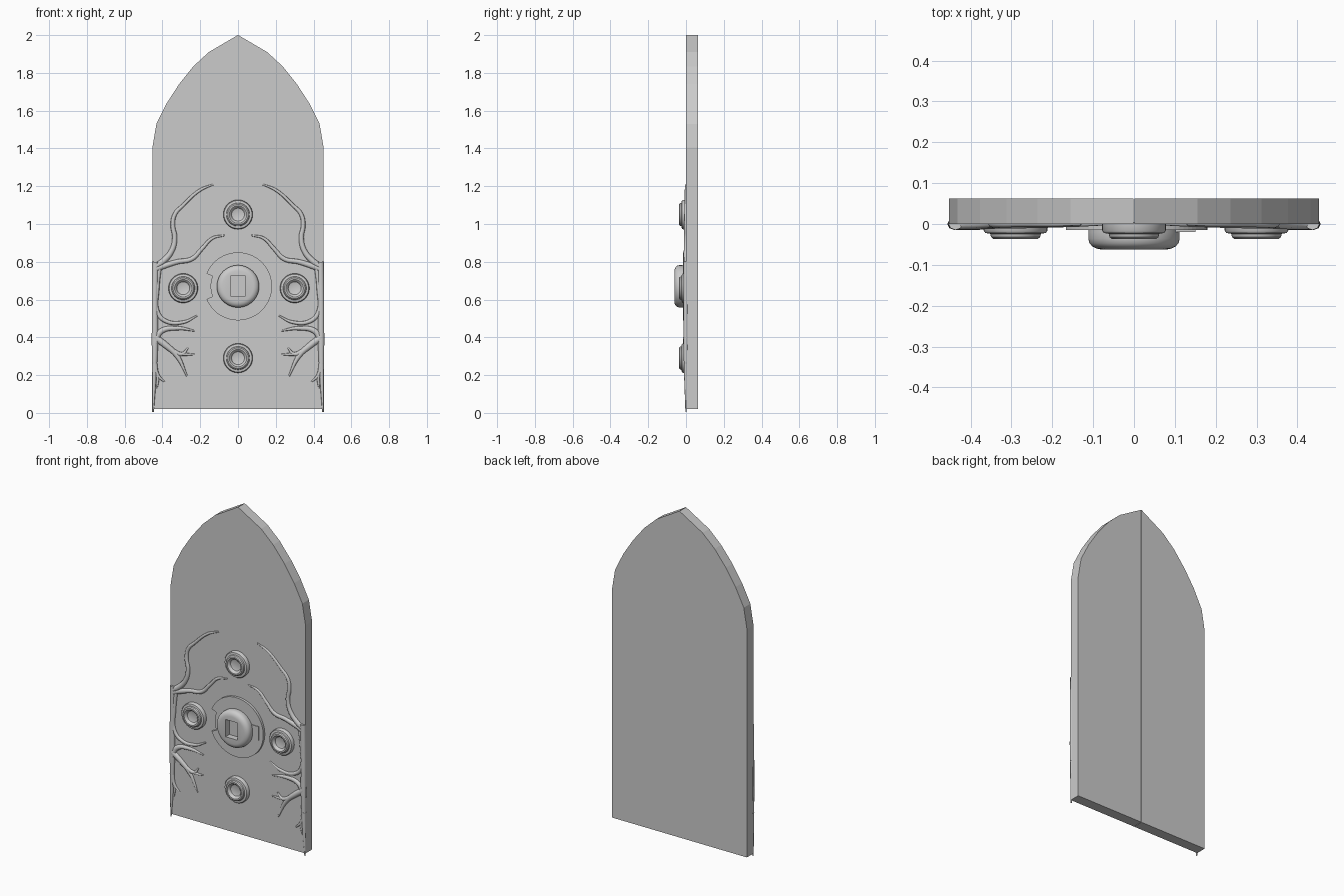
import bpy, bmesh, math

if "Cube" in bpy.data.objects:
    bpy.data.objects.remove(bpy.data.objects["Cube"])


def make_object(name, bm):
    bmesh.ops.recalc_face_normals(bm, faces=bm.faces)
    me = bpy.data.meshes.new(name)
    bm.to_mesh(me)
    bm.free()
    ob = bpy.data.objects.new(name, me)
    bpy.context.collection.objects.link(ob)
    return ob


def smooth(ob, deg=35):
    bpy.ops.object.select_all(action='DESELECT')
    bpy.context.view_layer.objects.active = ob
    ob.select_set(True)
    bpy.ops.object.shade_smooth_by_angle(angle=math.radians(deg))


def prism(name, outline, y0, y1):
    """Extrude an (x, z) outline from y0 to y1."""
    bm = bmesh.new()
    face = bm.faces.new([bm.verts.new((x, y0, z)) for x, z in outline])
    ext = bmesh.ops.extrude_face_region(bm, geom=[face])
    verts = [g for g in ext['geom'] if isinstance(g, bmesh.types.BMVert)]
    bmesh.ops.translate(bm, verts=verts, vec=(0, y1 - y0, 0))
    return make_object(name, bm)


def lathe(name, profile, x, z, n=40):
    """Turn an (r, y) profile around the y axis, closing the start with a cap."""
    bm = bmesh.new()
    rings = []
    for r, y in profile:
        rings.append([bm.verts.new((x + r * math.cos(2 * math.pi * i / n), y,
                                    z + r * math.sin(2 * math.pi * i / n))) for i in range(n)])
    for a, b in zip(rings, rings[1:]):
        for i in range(n):
            j = (i + 1) % n
            bm.faces.new((a[i], a[j], b[j], b[i]))
    bm.faces.new(rings[0])
    bm.faces.new(rings[-1])
    return make_object(name, bm)


# Two door leaves meeting at the middle seam
leaf = [(0.001, 0.02), (0.453, 0.02), (0.453, 1.405), (0.432, 1.53), (0.377, 1.64),
        (0.312, 1.74), (0.236, 1.835), (0.155, 1.91), (0.001, 2.0)]
for side, s in (("left", -1), ("right", 1)):
    prism("door_leaf_" + side, [(s * x, z) for x, z in leaf], 0.0, 0.063)

# Lock plate with a notch on the left
ZC = 0.67
plate = []
for i in range(64):
    a = math.radians(-158 + 316 * i / 63)
    plate.append((0.18 * math.cos(a), ZC + 0.18 * math.sin(a)))
for d in range(158, 203, 4):
    a = math.radians(d)
    plate.append((0.145 * math.cos(a), ZC + 0.145 * math.sin(a)))
prism("lock_plate", plate, 0.005, -0.015)

# Latch tab on the right of the lock
prism("latch_tab", [(0.10, 0.63), (0.15, 0.63), (0.15, 0.715), (0.10, 0.715)], 0.0, -0.019)

# Central knob with a rectangular keyhole
knob = lathe("lock_knob", [(0.108, 0.005), (0.112, -0.02), (0.112, -0.036), (0.109, -0.047),
                           (0.102, -0.055), (0.092, -0.06), (0.082, -0.062)], 0, ZC, 56)
cutter = prism("keyhole_cutter", [(-0.04, 0.62), (0.04, 0.62), (0.04, 0.725), (-0.04, 0.725)],
               -0.09, -0.025)
mod = knob.modifiers.new("keyhole", 'BOOLEAN')
mod.operation = 'DIFFERENCE'
mod.object = cutter
bpy.context.view_layer.objects.active = knob
bpy.ops.object.modifier_apply(modifier=mod.name)
bpy.data.objects.remove(cutter)
smooth(knob)

# Four ring studs around the lock
stud = [(0.078, 0.005), (0.078, -0.016), (0.074, -0.022), (0.062, -0.024), (0.060, -0.032),
        (0.054, -0.037), (0.046, -0.037), (0.039, -0.032), (0.034, -0.022), (0.026, -0.019)]
for name, x, z in (("top", 0, 1.05), ("bottom", 0, 0.29), ("left", -0.29, 0.66), ("right", 0.30, 0.66)):
    smooth(lathe("stud_" + name, stud, x, z))

# Creeping roots: (x, z, radius) paths, mirrored to both sides
roots = [
    ("trunk", [(0.437, 0.80, 0.017), (0.44, 0.6, 0.016), (0.44, 0.38, 0.017),
               (0.443, 0.2, 0.012), (0.45, 0.004, 0.004)]),
    ("upper_root", [(0.13, 1.21, 0.004), (0.20, 1.18, 0.008), (0.29, 1.10, 0.009), (0.335, 1.05, 0.011),
                    (0.345, 0.99, 0.012), (0.335, 0.93, 0.013), (0.35, 0.86, 0.014),
                    (0.40, 0.80, 0.016), (0.44, 0.775, 0.016)]),
    ("arch_root", [(0.07, 0.94, 0.004), (0.135, 0.925, 0.008), (0.19, 0.87, 0.010), (0.245, 0.815, 0.012),
                   (0.32, 0.80, 0.013), (0.40, 0.775, 0.015), (0.44, 0.76, 0.016)]),
    ("side_root", [(0.415, 0.78, 0.012), (0.428, 0.66, 0.012), (0.425, 0.53, 0.012),
                   (0.38, 0.485, 0.011), (0.29, 0.48, 0.009), (0.215, 0.515, 0.004)]),
    ("middle_root", [(0.44, 0.37, 0.017), (0.41, 0.43, 0.015), (0.32, 0.448, 0.011), (0.23, 0.435, 0.004)]),
    ("low_root", [(0.44, 0.40, 0.018), (0.385, 0.36, 0.017), (0.325, 0.305, 0.013), (0.27, 0.195, 0.004)]),
    ("low_fork", [(0.39, 0.36, 0.014), (0.33, 0.32, 0.013), (0.295, 0.312, 0.010), (0.265, 0.345, 0.004)]),
    ("low_twig", [(0.32, 0.315, 0.011), (0.28, 0.31, 0.008), (0.23, 0.31, 0.004)]),
    ("foot_root", [(0.443, 0.27, 0.014), (0.425, 0.20, 0.010), (0.39, 0.165, 0.004)]),
    ("foot_twig", [(0.43, 0.21, 0.009), (0.425, 0.185, 0.008), (0.43, 0.13, 0.004)]),
]
for side, s in (("left", -1), ("right", 1)):
    for name, pts in roots:
        cu = bpy.data.curves.new(name, 'CURVE')
        cu.dimensions = '3D'
        cu.bevel_depth = 1.0
        cu.bevel_resolution = 2
        cu.use_fill_caps = True
        sp = cu.splines.new('BEZIER')
        sp.resolution_u = 6
        sp.bezier_points.add(len(pts) - 1)
        for bp, (x, z, r) in zip(sp.bezier_points, pts):
            bp.co = (s * x, 0, z)
            bp.radius = r
            bp.handle_left_type = bp.handle_right_type = 'AUTO'
        ob = bpy.data.objects.new(name + "_" + side, cu)
        ob.scale.y = 0.85
        bpy.context.collection.objects.link(ob)
        bpy.ops.object.select_all(action='DESELECT')
        bpy.context.view_layer.objects.active = ob
        ob.select_set(True)
        bpy.ops.object.convert(target='MESH')
        smooth(bpy.context.view_layer.objects.active, 50)
